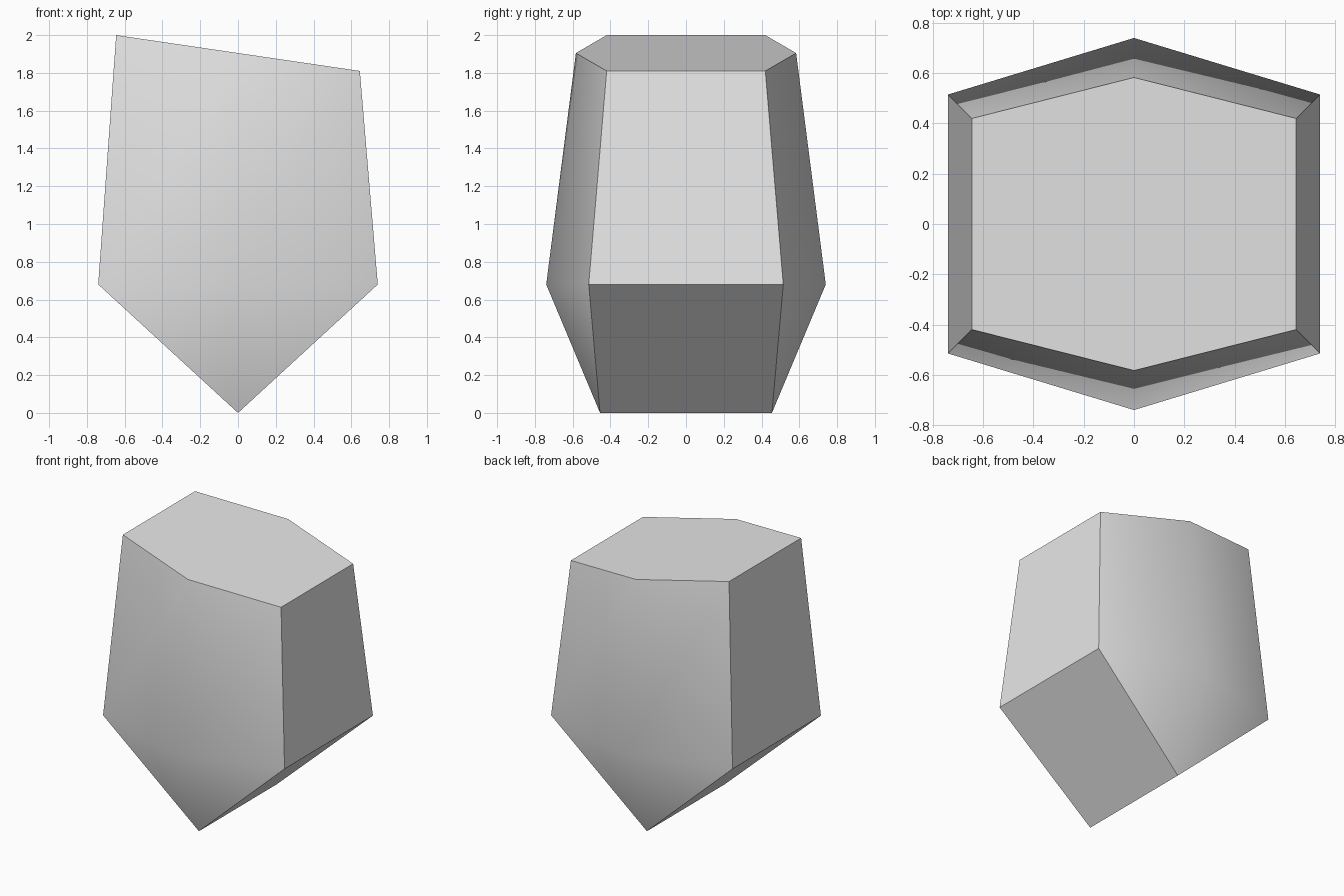
import bpy
import bmesh
from math import radians

cube = bpy.data.objects.get("Cube")
if cube:
    bpy.data.objects.remove(cube, do_unlink=True)

# Single stone colour
grey = bpy.data.materials.new("light grey stone")
grey.use_nodes = True
colour = (0.8, 0.8, 0.8, 1.0)
grey.diffuse_color = colour
grey.node_tree.nodes["Principled BSDF"].inputs["Base Color"].default_value = colour


def hexagon(bm, half_width, corner_y, point_y, height, slope=0.0):
    """Ring of six verts, counterclockwise from the front -x corner."""
    outline = [(-half_width, -corner_y), (0, -point_y), (half_width, -corner_y),
               (half_width, corner_y), (0, point_y), (-half_width, corner_y)]
    return [bm.verts.new((x, y, height + slope * x)) for x, y in outline]


bm = bmesh.new()
girdle = hexagon(bm, 0.74, 0.515, 0.74, 0.68)
crown = hexagon(bm, 0.645, 0.42, 0.583, 1.905, slope=-0.147)
keel_front, keel_back = [bm.verts.new((0, y, 0)) for y in (-0.455, 0.455)]

# Slanted flat top
bm.faces.new(crown)

# Tapering walls: twisted panels front and back, flat panels at the sides
for i in range(6):
    j = (i + 1) % 6
    if i in (2, 5):
        bm.faces.new((girdle[i], girdle[j], crown[j], crown[i]))
    else:
        bm.faces.new((girdle[i], girdle[j], crown[j]))
        bm.faces.new((girdle[i], crown[j], crown[i]))

# Wedge-shaped underside ending in a keel edge
for i, keel in ((0, keel_front), (1, keel_front), (3, keel_back), (4, keel_back)):
    bm.faces.new((girdle[i + 1], girdle[i], keel))
bm.faces.new((girdle[3], girdle[2], keel_front, keel_back))
bm.faces.new((girdle[0], girdle[5], keel_back, keel_front))
bmesh.ops.recalc_face_normals(bm, faces=bm.faces[:])

mesh = bpy.data.meshes.new("faceted_stone")
bm.to_mesh(mesh)
bm.free()
mesh.materials.append(grey)
stone = bpy.data.objects.new("faceted_stone", mesh)
bpy.context.collection.objects.link(stone)

# Soft front and back facets, sharp corners
bpy.context.view_layer.objects.active = stone
stone.select_set(True)
bpy.ops.object.shade_smooth_by_angle(angle=radians(45))
